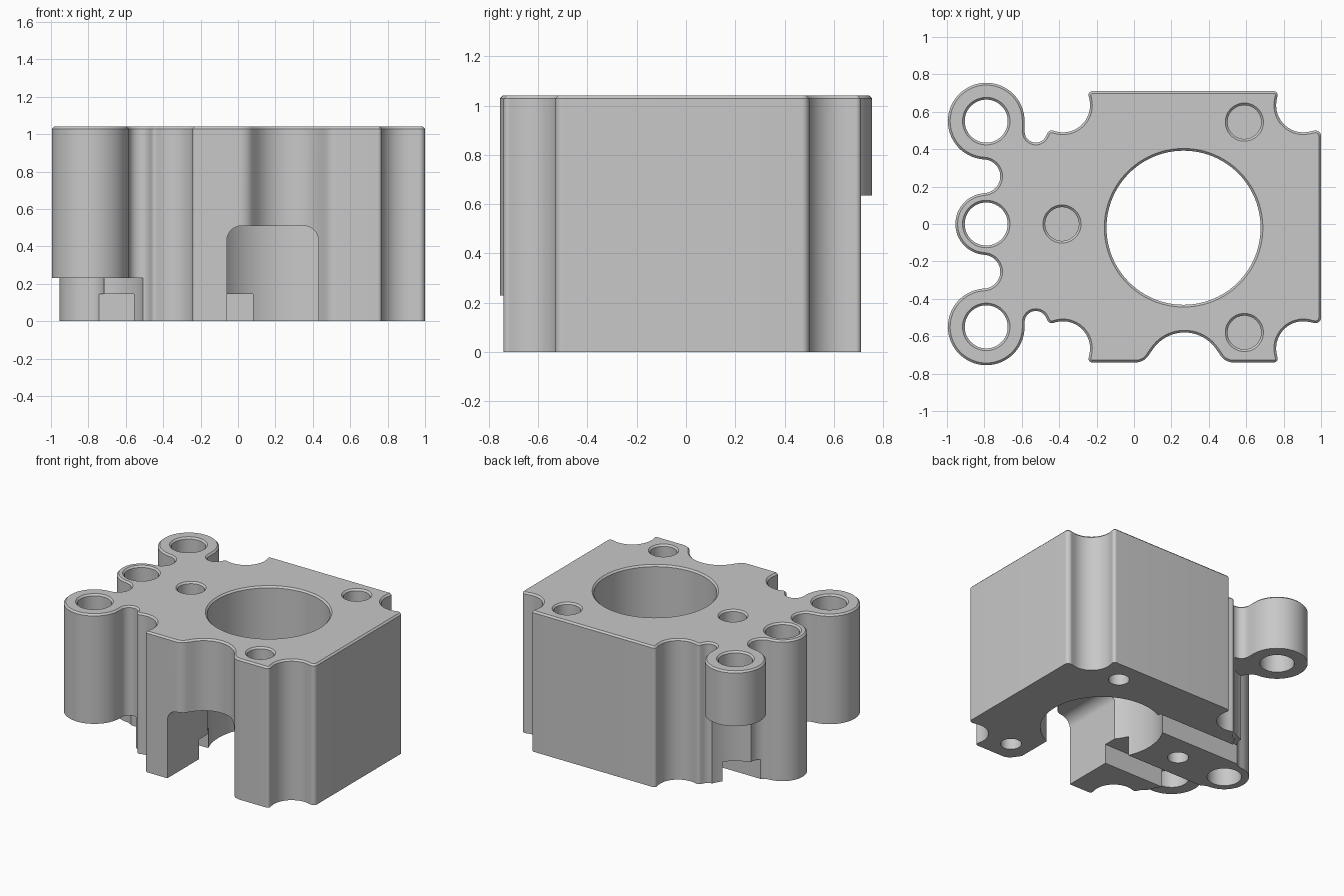
import bpy
import bmesh
from math import sin, cos, acos, atan2, radians, pi, hypot
from mathutils import Matrix

if "Cube" in bpy.data.objects:
    bpy.data.objects.remove(bpy.data.objects["Cube"], do_unlink=True)

TOP = 1.04
CHAMFER = 0.012

grey = bpy.data.materials.new("plain grey")
grey.use_nodes = True
grey.diffuse_color = (0.58, 0.58, 0.58, 1)
for node in grey.node_tree.nodes:
    if node.type == 'BSDF_PRINCIPLED':
        node.inputs["Base Color"].default_value = grey.diffuse_color


def add_object(name, bm):
    mesh = bpy.data.meshes.new(name)
    bm.to_mesh(mesh)
    bm.free()
    mesh.materials.append(grey)
    obj = bpy.data.objects.new(name, mesh)
    bpy.context.collection.objects.link(obj)
    return obj


def belt(circles, inset=0):
    """Tangent outline around circles; a negative radius bends inward."""
    normals = []
    for i, (x, y, r) in enumerate(circles):
        nx, ny, nr = circles[(i + 1) % len(circles)]
        ratio = (r - nr) / hypot(nx - x, ny - y)
        normals.append(atan2(ny - y, nx - x) - acos(max(-1, min(1, ratio))))
    points = []
    for i, (x, y, r) in enumerate(circles):
        start = normals[i - 1]
        sweep = (normals[i] - start) % (2 * pi)
        if r < 0:
            sweep -= 2 * pi
        steps = max(4, int(abs(sweep) / radians(6)))
        for k in range(steps + 1):
            a = start + sweep * k / steps
            points.append((x + (r - inset) * cos(a), y + (r - inset) * sin(a)))
    return points


def ring(x, y, r, sides=64):
    turns = [2 * pi * k / sides for k in range(sides)]
    return [(x + r * cos(a), y + r * sin(a)) for a in turns]


def loft(*sections):
    """Closed solid through (outline, height) sections."""
    bm = bmesh.new()
    loops = [[bm.verts.new((x, y, z)) for x, y in outline]
             for outline, z in sections]
    for low, high in zip(loops, loops[1:]):
        for i in range(len(low)):
            bm.faces.new((low[i - 1], low[i], high[i], high[i - 1]))
    bm.faces.new(loops[0][::-1])
    bm.faces.new(loops[-1])
    bmesh.ops.recalc_face_normals(bm, faces=bm.faces[:])
    return bm


def carve(target, bm):
    cutter = add_object("cutter", bm)
    cutter.hide_render = True
    mod = target.modifiers.new("carve", 'BOOLEAN')
    mod.operation = 'DIFFERENCE'
    mod.solver = 'EXACT'
    mod.object = cutter
    graph = bpy.context.evaluated_depsgraph_get()
    graph.update()
    result = bpy.data.meshes.new_from_object(target.evaluated_get(graph))
    target.modifiers.clear()
    target.data = result
    bpy.data.objects.remove(cutter, do_unlink=True)


def mirrored(circles):
    """Front copy of the back; the block reaches a little further forward."""
    return [(x, -y - (0.03 if x > -0.6 else 0), r)
            for x, y, r in reversed(circles)]


# Block outline: corner scallops, lugs and front scoop
back_right = [
    (0.97, 0.47, 0.03),
    (0.905, 0.635, -0.145),
    (0.748, 0.69, 0.02),
]
back_left = [
    (-0.223, 0.69, 0.02),
    (-0.38, 0.635, -0.145),
    (-0.44, 0.475, 0.025),
    (-0.525, 0.495, -0.06),
    (-0.79, 0.55, 0.205),
    (-0.805, 0.255, -0.09),
]
middle_lug = [(-0.79, 0, 0.165)]
scoop = [(0.01, -0.66, 0.08), (0.27, -0.785, -0.205), (0.53, -0.66, 0.08)]
outline = (back_right + back_left + middle_lug
           + mirrored(back_left) + scoop + mirrored(back_right))

# Solid block with a chamfered top rim
block = add_object("mounting_block", loft(
    (belt(outline), 0),
    (belt(outline), TOP - CHAMFER),
    (belt(outline, CHAMFER), TOP)))


def drill(x, y, r, bottom, sides=64):
    """Round hole with a chamfered mouth on the top."""
    carve(block, loft(
        (ring(x, y, r, sides), bottom),
        (ring(x, y, r, sides), TOP - CHAMFER),
        (ring(x, y, r + 2 * CHAMFER, sides), TOP + CHAMFER)))


def cylinder(x, y, r, low, high):
    return loft((ring(x, y, r), low), (ring(x, y, r), high))


# Main bore and lug holes
drill(0.265, -0.02, 0.412, -0.1, 96)
for y in (-0.55, 0, 0.55):
    drill(-0.79, y, 0.115, -0.1)

# Screw holes, blind from above and from below
for x, y in ((0.59, 0.545), (0.59, -0.58), (-0.385, 0)):
    drill(x, y, 0.09, 0.55)
    carve(block, cylinder(x, y, 0.07, -0.1, 0.4))

# Clearance under the two outer lugs
for y, height in ((-0.55, 0.23), (0.55, 0.635)):
    carve(block, cylinder(-0.79, y, 0.295, -0.1, height))

# Shallow slots either side of the middle arm
for y in (-0.28, 0.28):
    near, far = y - 0.09, y + 0.09
    slot = [(-1.1, near), (0.08, near), (0.08, far), (-1.1, far)]
    carve(block, loft((slot, -0.1), (slot, 0.145)))

# Arched tunnel from the front into the bore
arch = belt([(0.35, 0.43, 0.08), (0.02, 0.43, 0.08),
             (0.02, -0.1, 0.08), (0.35, -0.1, 0.08)])
bm = loft((arch, 0.2), (arch, 0.9))
bmesh.ops.rotate(bm, verts=bm.verts[:], cent=(0, 0, 0),
                 matrix=Matrix.Rotation(pi / 2, 3, 'X'))
carve(block, bm)

# Smooth curved walls, crisp edges
bpy.ops.object.select_all(action='DESELECT')
block.select_set(True)
bpy.context.view_layer.objects.active = block
bpy.ops.object.shade_smooth_by_angle(angle=radians(30))
